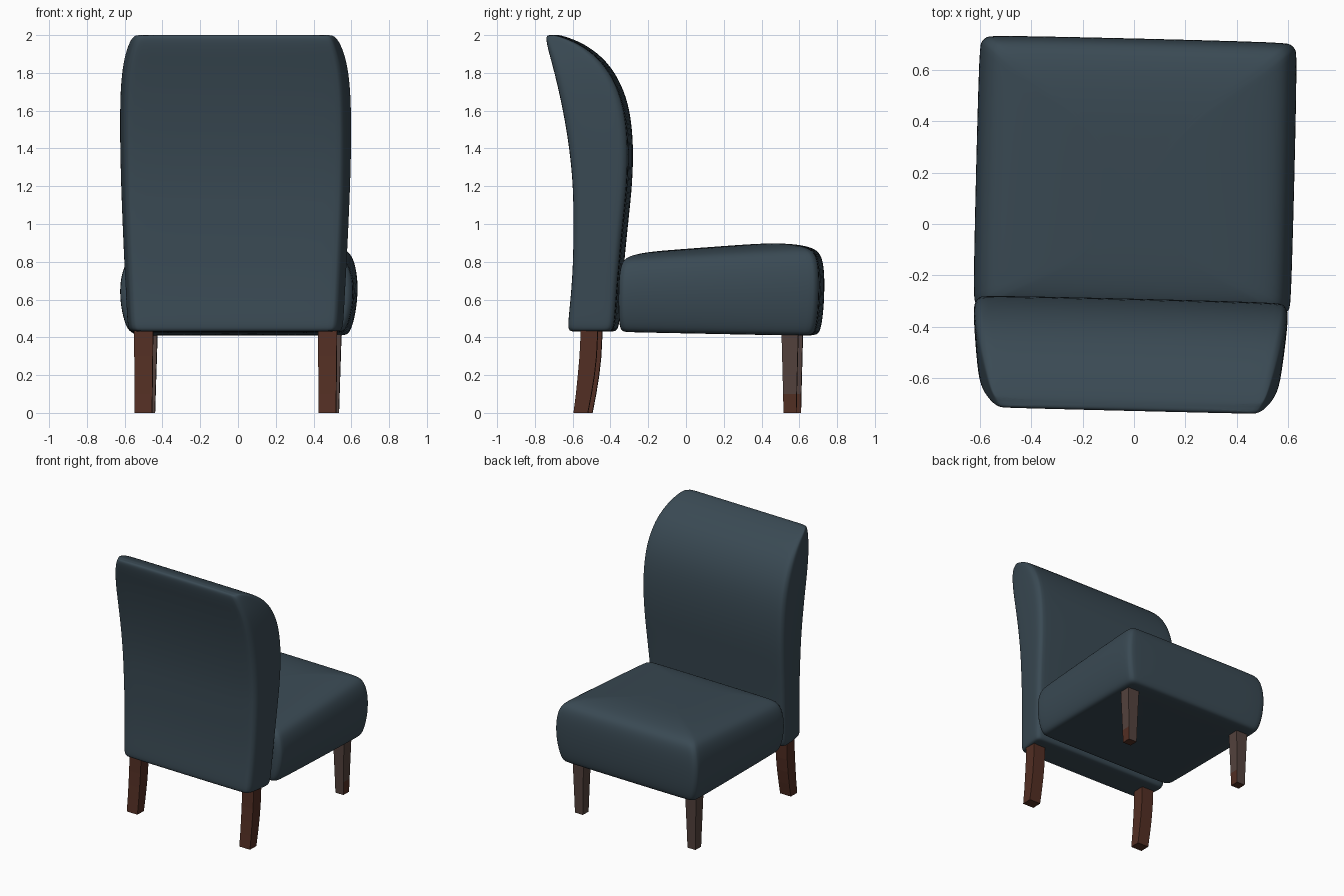
import bpy, bmesh, math
from mathutils import Matrix, Vector

cube = bpy.data.objects.get("Cube")
if cube:
    bpy.data.objects.remove(cube, do_unlink=True)

TURN = Matrix.Rotation(math.radians(-1.4), 4, "Z")


def material(name, rgb, roughness):
    m = bpy.data.materials.new(name)
    m.use_nodes = True
    m.diffuse_color = (*rgb, 1)
    bsdf = m.node_tree.nodes["Principled BSDF"]
    bsdf.inputs["Base Color"].default_value = (*rgb, 1)
    bsdf.inputs["Roughness"].default_value = roughness
    return m


fabric = material("slate_blue_fabric", (0.042, 0.068, 0.088), 0.9)
red_wood = material("red_brown_wood", (0.085, 0.028, 0.017), 0.5)
grey_wood = material("grey_brown_wood", (0.088, 0.055, 0.047), 0.5)


def loft(name, rings, mats, smooth):
    """Skin a stack of equal point rings and close both ends."""
    bm = bmesh.new()
    rows = [[bm.verts.new(p) for p in ring] for ring in rings]
    n = len(rows[0])
    for a, b in zip(rows, rows[1:]):
        for i in range(n):
            j = (i + 1) % n
            bm.faces.new((a[i], a[j], b[j], b[i]))
    bm.faces.new(rows[0][::-1])
    bm.faces.new(rows[-1])
    bmesh.ops.recalc_face_normals(bm, faces=bm.faces)
    mesh = bpy.data.meshes.new(name)
    bm.to_mesh(mesh)
    bm.free()
    mesh.transform(TURN)
    for m in mats:
        mesh.materials.append(m)
    obj = bpy.data.objects.new(name, mesh)
    bpy.context.collection.objects.link(obj)
    if smooth:
        mesh.shade_smooth()
        sub = obj.modifiers.new("soften", "SUBSURF")
        sub.levels = sub.render_levels = 2
    return obj


def rounded(rx, ry, steps=4):
    """Rounded square from -1 to 1, counter-clockwise."""
    pts = []
    for k, (sx, sy) in enumerate(((1, 1), (-1, 1), (-1, -1), (1, -1))):
        for s in range(steps):
            a = math.pi / 2 * (k + s / (steps - 1))
            pts.append((sx * (1 - rx) + rx * math.cos(a),
                        sy * (1 - ry) + ry * math.sin(a)))
    return pts


# Backrest: rear y, rear z, front y, front z, half width
back_rows = [
    (-0.58, 0.43, -0.41, 0.43, 0.53),
    (-0.613, 0.432, -0.375, 0.432, 0.565),
    (-0.617, 0.47, -0.362, 0.47, 0.575),
    (-0.60, 0.62, -0.352, 0.62, 0.582),
    (-0.588, 0.80, -0.337, 0.80, 0.592),
    (-0.586, 1.00, -0.315, 1.02, 0.602),
    (-0.588, 1.20, -0.293, 1.22, 0.610),
    (-0.608, 1.40, -0.288, 1.42, 0.615),
    (-0.638, 1.58, -0.305, 1.60, 0.615),
    (-0.668, 1.72, -0.350, 1.74, 0.610),
    (-0.695, 1.83, -0.425, 1.86, 0.595),
    (-0.717, 1.91, -0.530, 1.945, 0.570),
    (-0.730, 1.97, -0.630, 1.987, 0.545),
    (-0.728, 1.995, -0.680, 2.0, 0.525),
    (-0.715, 2.001, -0.695, 2.001, 0.50),
]
rings = []
for ry, rz, fy, fz, w in back_rows:
    ring = []
    for u, v in rounded(0.07, 0.35):
        t = (v + 1) / 2
        p = Vector((0, ry, rz)).lerp(Vector((0, fy, fz)), t)
        p.x = u * w * (0.95 + 0.05 * min(1, t * 1.6)) - 0.004
        ring.append(p)
    rings.append(ring)
loft("backrest", rings, [fabric], True)

# Seat cushion: height, half width, rear y, front y
seat_rows = [
    (0.415, 0.50, -0.28, 0.60),
    (0.415, 0.56, -0.325, 0.68),
    (0.435, 0.585, -0.342, 0.703),
    (0.53, 0.612, -0.348, 0.718),
    (0.65, 0.624, -0.348, 0.724),
    (0.75, 0.615, -0.345, 0.722),
    (0.82, 0.592, -0.335, 0.708),
    (0.853, 0.555, -0.315, 0.675),
    (0.872, 0.48, -0.27, 0.61),
    (0.882, 0.32, -0.20, 0.50),
    (0.885, 0.15, -0.10, 0.35),
]
rings = []
for z, w, y0, y1 in seat_rows:
    ring = []
    for u, v in rounded(0.09, 0.10):
        y = (y0 + y1) / 2 + v * (y1 - y0) / 2
        lift = (z - 0.53) * 0.21 * (min(y, 0.45) - 0.22)
        ring.append((u * w, y, z + lift))
    rings.append(ring)
loft("seat_cushion", rings, [fabric], True)


def leg(name, rows, x, mats):
    """Square leg; rows hold z, centre y, half depth, half width."""
    corners = ((1, 1), (-1, 1), (-1, -1), (1, -1))
    return loft(name, [[(x + u * hw, y + v * hd, z) for u, v in corners]
                       for z, y, hd, hw in rows], mats, False)


rear_rows = [(0, -0.545, 0.038, 0.046), (0.1, -0.529, 0.041, 0.047),
             (0.2, -0.516, 0.044, 0.048), (0.3, -0.506, 0.045, 0.049),
             (0.46, -0.498, 0.045, 0.05)]
front_rows = [(0, 0.563, 0.034, 0.034), (0.1, 0.563, 0.036, 0.037),
              (0.45, 0.563, 0.045, 0.048)]

for side, x in (("left", 0.487), ("right", -0.487)):
    leg(f"rear_leg_{side}", rear_rows, x, [red_wood])
    front = leg(f"front_leg_{side}", front_rows, x, [grey_wood, red_wood])
    # Redder wood at the foot on the sole and one side
    for face in front.data.polygons:
        if face.center.z < 0.1 and (face.normal.x > 0.5 or face.normal.z < -0.5):
            face.material_index = 1
